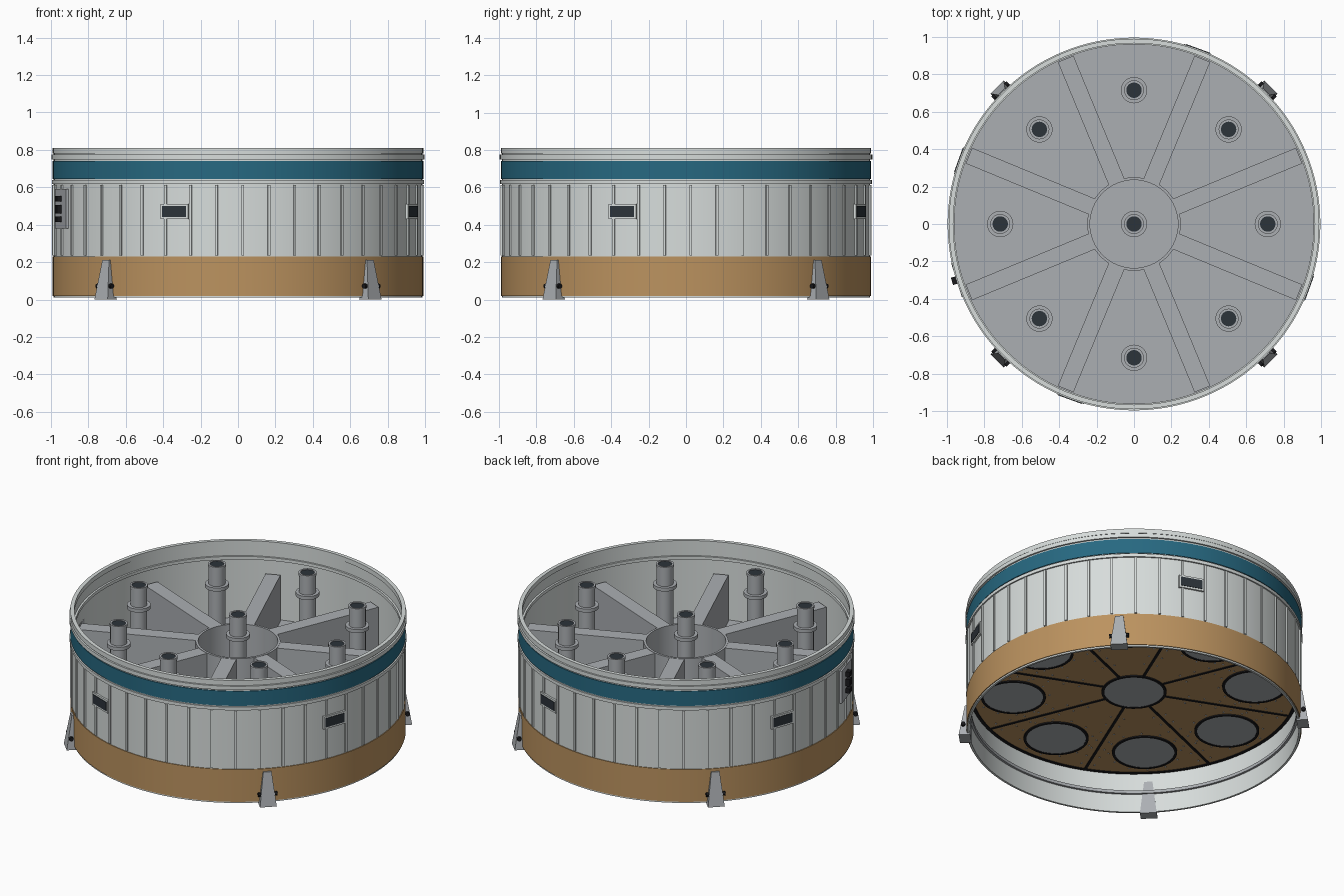
import bpy, bmesh, math
from mathutils import Matrix, Vector

cube = bpy.data.objects.get("Cube")
if cube:
    bpy.data.objects.remove(cube, do_unlink=True)


def material(name, rgb):
    m = bpy.data.materials.new(name)
    m.use_nodes = True
    m.diffuse_color = (*rgb, 1)
    node = next(n for n in m.node_tree.nodes if n.type == 'BSDF_PRINCIPLED')
    node.inputs["Base Color"].default_value = (*rgb, 1)
    node.inputs["Roughness"].default_value = 0.6
    return m


SHELL = material("pale_shell", (0.68, 0.72, 0.71))
GREY = material("structure_grey", (0.41, 0.43, 0.45))
TAN = material("tan", (0.50, 0.29, 0.115))
TEAL = material("teal", (0.02, 0.14, 0.22))
DARK = material("dark_blue_grey", (0.025, 0.033, 0.042))
BLACK = material("black", (0.01, 0.01, 0.012))


def finish(bm, name, mat):
    bmesh.ops.recalc_face_normals(bm, faces=bm.faces)
    me = bpy.data.meshes.new(name)
    bm.to_mesh(me)
    bm.free()
    me.materials.append(mat)
    for p in me.polygons:
        p.use_smooth = True
    me.set_sharp_from_angle(angle=math.radians(30))
    ob = bpy.data.objects.new(name, me)
    bpy.context.scene.collection.objects.link(ob)
    return ob


def add_ring(bm, r0, r1, z0, z1, center=(0, 0), seg=128):
    """Square-section ring; r0 of zero makes a solid cylinder."""
    cx, cy = center
    if r0 == 0:
        bmesh.ops.create_cone(bm, cap_ends=True, segments=seg, radius1=r1, radius2=r1,
                              depth=z1 - z0,
                              matrix=Matrix.Translation((cx, cy, (z0 + z1) / 2)))
        return
    loops = []
    for i in range(seg):
        a = math.tau * i / seg
        loops.append([bm.verts.new((cx + r * math.cos(a), cy + r * math.sin(a), z))
                      for r, z in ((r0, z0), (r1, z0), (r1, z1), (r0, z1))])
    for i in range(seg):
        p, q = loops[i], loops[(i + 1) % seg]
        for k in range(4):
            n = (k + 1) % 4
            bm.faces.new((p[k], q[k], q[n], p[n]))


def add_box(bm, angle, r0, r1, w, z0, z1, shift=0.0, top_w=None, top_r1=None):
    """Box set radially at an angle in degrees, optionally tapered to the top."""
    tw = w if top_w is None else top_w
    tr = r1 if top_r1 is None else top_r1
    rot = Matrix.Rotation(math.radians(angle), 3, 'Z')
    v = []
    for z, ww, rr in ((z0, w, r1), (z1, tw, tr)):
        for x, y in ((r0, -ww / 2), (rr, -ww / 2), (rr, ww / 2), (r0, ww / 2)):
            v.append(bm.verts.new(rot @ Vector((x, y + shift, z))))
    for f in ((0, 1, 2, 3), (4, 5, 6, 7), (0, 1, 5, 4), (1, 2, 6, 5), (2, 3, 7, 6), (3, 0, 4, 7)):
        bm.faces.new([v[i] for i in f])


def ring(name, mat, *args, **kw):
    bm = bmesh.new()
    add_ring(bm, *args, **kw)
    return finish(bm, name, mat)


def rings(name, mat, centers, r0, r1, z0, z1, seg=40):
    bm = bmesh.new()
    for c in centers:
        add_ring(bm, r0, r1, z0, z1, c, seg)
    return finish(bm, name, mat)


def boxes(name, mat, angles, *args, **kw):
    bm = bmesh.new()
    for a in angles:
        add_box(bm, a, *args, **kw)
    return finish(bm, name, mat)


def polar(r, deg):
    return (r * math.cos(math.radians(deg)), r * math.sin(math.radians(deg)))


# Outer shell with painted bands and raised hoops
ring("shell_wall", SHELL, 0.972, 0.985, 0.01, 0.81)
ring("lower_band", TAN, 0.982, 0.99, 0.02, 0.23)
ring("upper_band", TEAL, 0.982, 0.99, 0.645, 0.74)
ring("middle_hoop", SHELL, 0.98, 0.994, 0.617, 0.638)
ring("upper_hoop", SHELL, 0.98, 0.996, 0.75, 0.775)
ring("rim_lip", SHELL, 0.966, 0.99, 0.78, 0.81)
ring("inner_upper_hoop", SHELL, 0.96, 0.975, 0.69, 0.71)
ring("inner_lower_hoop", GREY, 0.958, 0.975, 0.13, 0.15)

# Vertical ribs around the wall
boxes("wall_ribs", SHELL, [-88.5 + i * 360 / 44 for i in range(44)],
      0.98, 0.993, 0.014, 0.235, 0.613)

# Windows with frames, a quarter turn apart
windows = [70, 160, 250, 340]
boxes("window_frames", SHELL, windows, 0.97, 0.996, 0.155, 0.43, 0.512)
boxes("window_panes", DARK, windows, 0.975, 0.999, 0.135, 0.442, 0.5)

# Control plate with its switches
boxes("control_plate", GREY, [197.5], 0.97, 0.995, 0.19, 0.38, 0.59)
for i, (z, h) in enumerate(((0.43, 0.03), (0.483, 0.045), (0.538, 0.03))):
    boxes("control_switch_%d" % (i + 1), BLACK, [197.5], 0.98, 1.02, 0.04, z - h / 2, z + h / 2)

# Tapered support feet with cross bolts
feet = [45, 135, 225, 315]
boxes("support_feet", GREY, feet, 0.966, 1.035, 0.1, 0.0, 0.212, top_w=0.05, top_r1=1.0)
bm = bmesh.new()
for a in feet:
    turn = Matrix.Rotation(math.radians(a), 4, 'Z')
    bmesh.ops.create_cone(bm, cap_ends=True, segments=12, radius1=0.013, radius2=0.013,
                          depth=0.115, matrix=turn @ Matrix.Translation((1.008, 0, 0.072))
                          @ Matrix.Rotation(math.pi / 2, 4, 'X'))
finish(bm, "foot_bolts", BLACK)

# Floor, with tan heat panels below
ring("floor_deck", GREY, 0, 0.973, 0.285, 0.305)
ring("underside_panels", TAN, 0, 0.965, 0.272, 0.287)
ring("underside_edge_seal", BLACK, 0.953, 0.972, 0.268, 0.286)

# Hub and radial beams
beams = [22.5 + 45 * i for i in range(8)]
ring("hub_wall", GREY, 0.235, 0.25, 0.3, 0.607, seg=64)
boxes("radial_beams", GREY, beams, 0.243, 0.955, 0.09, 0.3, 0.605)
boxes("underside_seams", BLACK, beams, 0.19, 0.96, 0.016, 0.268, 0.274)

# Pipes standing over each round opening
ports = [(0, 0)] + [polar(0.715, 45 * i) for i in range(8)]
rings("pipes", GREY, ports, 0, 0.05, 0.3, 0.775)
rings("pipe_rims", GREY, ports, 0.041, 0.053, 0.765, 0.782)
rings("pipe_collars", GREY, ports, 0.045, 0.07, 0.632, 0.655)
rings("pipe_caps", DARK, ports, 0, 0.041, 0.77, 0.778)
rings("underside_discs", GREY, ports, 0, 0.178, 0.266, 0.276)
rings("underside_disc_seals", BLACK, ports, 0.176, 0.192, 0.264, 0.276)

# Small rivets beside the seams and around the discs
spots = []
for a in beams:
    for side in (-1, 1):
        for k in range(7):
            r = 0.33 + 0.095 * k
            spots.append(polar(r, a + side * math.degrees(0.04 / r)))
for cx, cy in ports[1:]:
    for k in range(12):
        dx, dy = polar(0.215, 30 * k + 15)
        if math.hypot(cx + dx, cy + dy) < 0.94:
            spots.append((cx + dx, cy + dy))
rings("underside_rivets", GREY, spots, 0, 0.006, 0.269, 0.274, seg=6)
